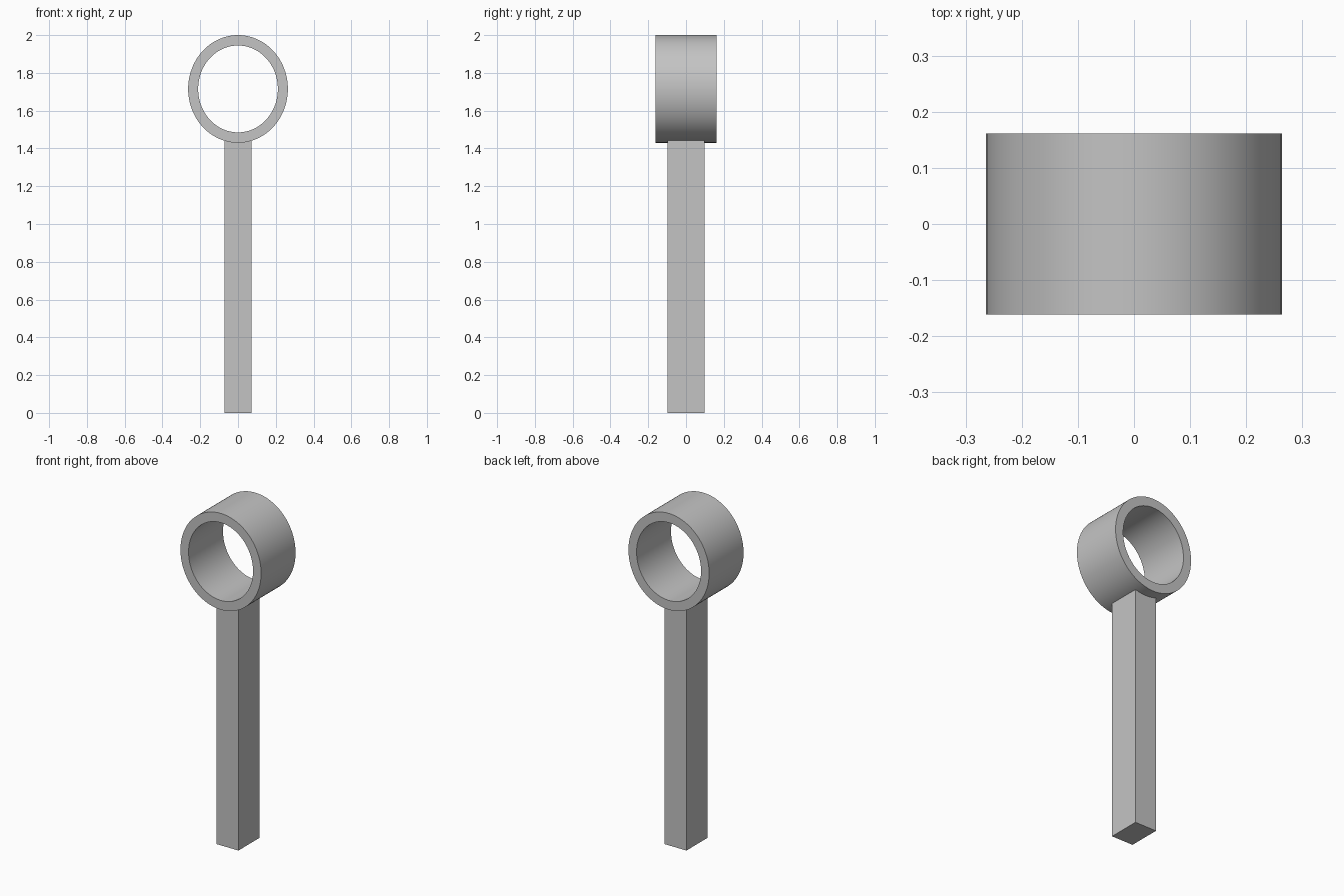
import bpy
import bmesh
import math

if "Cube" in bpy.data.objects:
    bpy.data.objects.remove(bpy.data.objects["Cube"], do_unlink=True)

grey = bpy.data.materials.new("plain grey")
grey.use_nodes = True
colour = (0.55, 0.55, 0.55, 1.0)
grey.diffuse_color = colour
grey.node_tree.nodes["Principled BSDF"].inputs["Base Color"].default_value = colour


def add_object(name, bm):
    bmesh.ops.recalc_face_normals(bm, faces=bm.faces)
    mesh = bpy.data.meshes.new(name)
    bm.to_mesh(mesh)
    bm.free()
    mesh.materials.append(grey)
    obj = bpy.data.objects.new(name, mesh)
    bpy.context.collection.objects.link(obj)
    return obj


# Oval ring: a rectangular wall section swept around the y axis
SIDES = 96
CENTRE_Z = 1.715
OUTER = (0.264, 0.285)
INNER = (0.211, 0.230)
HALF_DEPTH = 0.161

bm = bmesh.new()
sections = []
for i in range(SIDES):
    a = 2 * math.pi * i / SIDES
    corners = ((OUTER, -HALF_DEPTH), (OUTER, HALF_DEPTH),
               (INNER, HALF_DEPTH), (INNER, -HALF_DEPTH))
    sections.append([bm.verts.new((r[0] * math.cos(a), y, CENTRE_Z + r[1] * math.sin(a)))
                     for r, y in corners])
for i in range(SIDES):
    here, there = sections[i], sections[(i + 1) % SIDES]
    for j in range(4):
        k = (j + 1) % 4
        bm.faces.new((here[j], here[k], there[k], there[j]))
ring = add_object("ring", bm)
bpy.ops.object.select_all(action="DESELECT")
ring.select_set(True)
bpy.context.view_layer.objects.active = ring
bpy.ops.object.shade_smooth_by_angle(angle=math.radians(30))

# Square-edged post, its top buried in the ring wall
POST_TOP = 1.46
bm = bmesh.new()
bmesh.ops.create_cube(bm, size=1.0)
bmesh.ops.scale(bm, vec=(0.143, 0.196, POST_TOP), verts=bm.verts)
bmesh.ops.translate(bm, vec=(0, 0, POST_TOP / 2), verts=bm.verts)
add_object("post", bm)
